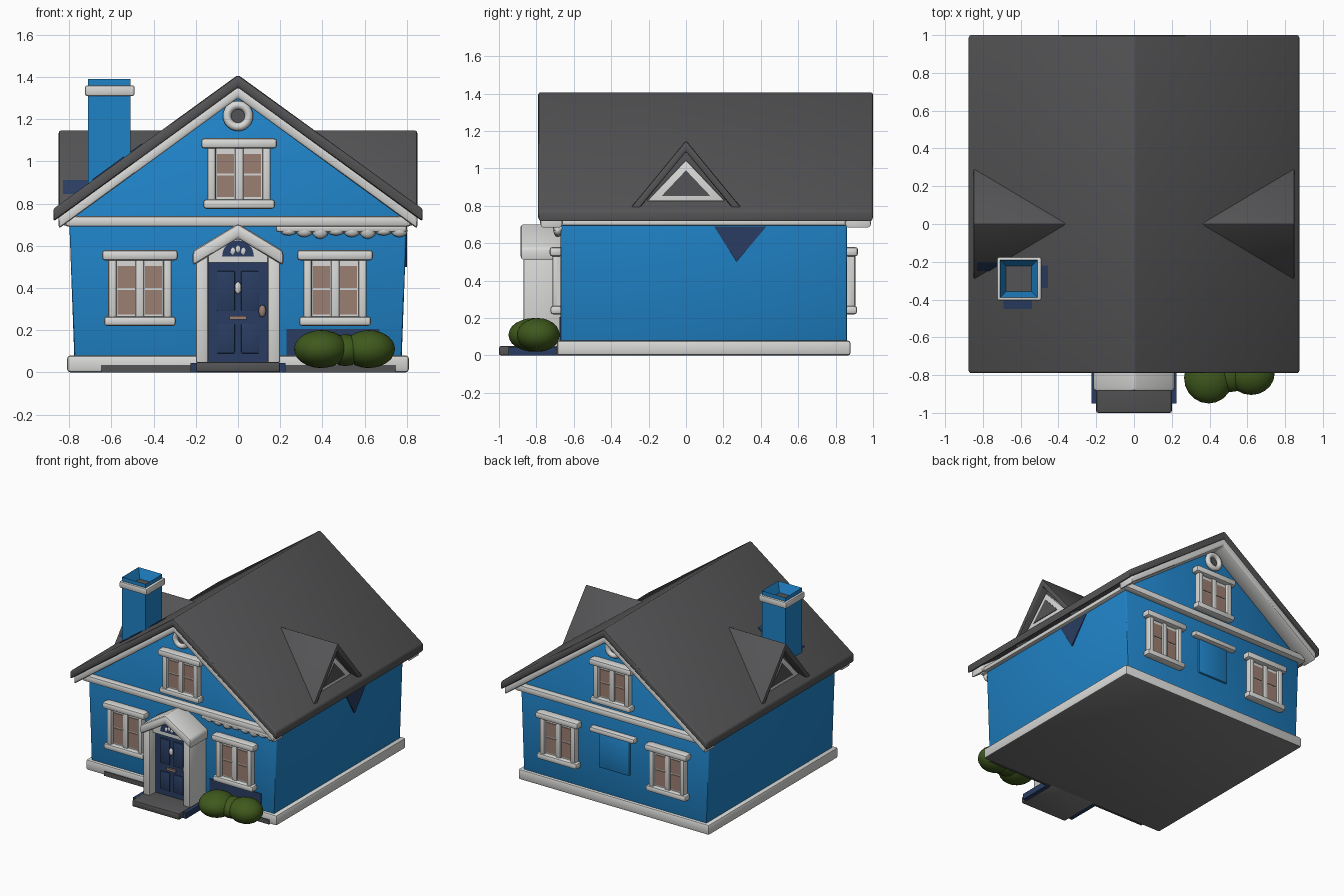
import bpy, bmesh, math
from mathutils import Vector

cube = bpy.data.objects.get("Cube")
if cube:
    bpy.data.objects.remove(cube, do_unlink=True)


def material(name, r, g, b):
    m = bpy.data.materials.new(name)
    m.use_nodes = True
    m.diffuse_color = (r, g, b, 1)
    m.node_tree.nodes["Principled BSDF"].inputs["Base Color"].default_value = (r, g, b, 1)
    return m


BLUE = material("wall blue", 0.014, 0.225, 0.57)
GREY = material("roof grey", 0.088, 0.088, 0.092)
CONCRETE = material("underside grey", 0.2, 0.19, 0.19)
WHITE = material("trim white", 0.69, 0.69, 0.68)
NAVY = material("door navy", 0.022, 0.046, 0.12)
PANE = material("pane brown", 0.33, 0.21, 0.165)
GREEN = material("bush green", 0.05, 0.1, 0.012)


def finish(bm, name, mat, bevel=0.0):
    """Turn a bmesh into a named, softly bevelled object."""
    bmesh.ops.recalc_face_normals(bm, faces=bm.faces[:])
    if bevel:
        bmesh.ops.bevel(bm, geom=bm.edges[:], offset=bevel, segments=2,
                        profile=0.5, affect='EDGES', clamp_overlap=True)
    mesh = bpy.data.meshes.new(name)
    bm.to_mesh(mesh)
    bm.free()
    mesh.materials.append(mat)
    obj = bpy.data.objects.new(name, mesh)
    bpy.context.collection.objects.link(obj)
    bpy.ops.object.select_all(action='DESELECT')
    obj.select_set(True)
    bpy.context.view_layer.objects.active = obj
    bpy.ops.object.shade_smooth_by_angle(angle=math.radians(40))
    return obj


def prism(name, pts, axis, a, b, mat, bevel=0.0):
    """Extrude a profile (horizontal, z) along x or y from a to b."""
    def place(u, v, w):
        return (u, w, v) if axis == 'y' else (w, u, v)
    bm = bmesh.new()
    face = bm.faces.new([bm.verts.new(place(u, v, a)) for u, v in pts])
    moved = bmesh.ops.extrude_face_region(bm, geom=[face])["geom"]
    verts = [v for v in moved if isinstance(v, bmesh.types.BMVert)]
    shift = (0, b - a, 0) if axis == 'y' else (b - a, 0, 0)
    bmesh.ops.translate(bm, verts=verts, vec=shift)
    return finish(bm, name, mat, bevel)


def box(name, x, y, z, mat, bevel=0.0):
    rect = [(x[0], z[0]), (x[1], z[0]), (x[1], z[1]), (x[0], z[1])]
    return prism(name, rect, 'y', y[0], y[1], mat, bevel)


def chevron(half, eave, apex, thick):
    return [(-half, eave), (0, apex), (half, eave),
            (half, eave - thick), (0, apex - thick), (-half, eave - thick)]


def slope_strip(u0, u1, half, eave, apex):
    """Profile of a thin strip lying on the negative slope of a roof."""
    def height(u):
        return apex + u * (apex - eave) / half
    return [(u0, height(u0) - 0.01), (u0, height(u0) + 0.006),
            (u1, height(u1) + 0.006), (u1, height(u1) - 0.01)]


def blob(name, centre, size, mat, detail=3):
    bm = bmesh.new()
    bmesh.ops.create_icosphere(bm, subdivisions=detail, radius=1)
    bmesh.ops.scale(bm, verts=bm.verts[:], vec=size)
    bmesh.ops.translate(bm, verts=bm.verts[:], vec=centre)
    return finish(bm, name, mat)


def disc(name, x, z, radius, y, mat, sweep=2 * math.pi):
    n = 20
    pts = [(x + radius * math.cos(sweep * i / n),
            z + radius * math.sin(sweep * i / n)) for i in range(n)]
    return prism(name, pts, 'y', y[0], y[1], mat)


# Foundation slab and doorstep with plain undersides
slab = box("foundation", (-0.81, 0.81), (-0.69, 0.88), (0, 0.08), WHITE, 0.015)
step = box("doorstep", (-0.2, 0.2), (-1.0, -0.66), (0, 0.05), GREY, 0.01)
for obj in (slab, step):
    obj.data.materials.append(CONCRETE)
    for p in obj.data.polygons:
        if p.normal.z < -0.5:
            p.material_index = 1
for x in ((-0.65, -0.2), (0.2, 0.75)):
    box("base_course", x, (-0.696, -0.68), (0, 0.035), GREY)

# Walls and main roof
prism("walls", [(-0.775, 0.05), (0.775, 0.05), (0.8, 0.72), (0, 1.33), (-0.8, 0.72)],
      'y', -0.67, 0.86, BLUE, 0.01)
prism("main_roof", chevron(0.875, 0.775, 1.41, 0.06), 'y', -0.79, 1.0, GREY, 0.012)

# Dark patches on the walls
prism("left_wall_patch", [(0.15, 0.69), (0.43, 0.69), (0.27, 0.5)], 'x', 0.78, 0.802, NAVY)
box("front_wall_patch", (0.23, 0.67), (-0.676, -0.66), (0.08, 0.205), NAVY)

# Trim under the eaves
for s, side in ((1, "left"), (-1, "right")):
    xs = sorted((s * 0.77, s * 0.83))
    box(side + "_eave_trim", xs, (-0.68, 0.9), (0.695, 0.73), WHITE, 0.01)


# Facade parts, shared by front (d = -1) and back (d = 1)
def window(name, x, z0, z1, wall, d):
    def ys(a, b):
        return sorted((wall + d * a, wall + d * b))
    hw = 0.15
    box(name + "_backing", (x - hw, x + hw), ys(-0.02, 0.02), (z0, z1), WHITE)
    for s in (-1, 1):
        edge = sorted((x + s * hw, x + s * (hw - 0.04)))
        box(name + "_jamb", edge, ys(-0.01, 0.045), (z0, z1), WHITE, 0.012)
        pane = sorted((x + s * 0.024, x + s * 0.105))
        middle = (z0 + z1) / 2
        for lo, hi in ((z0 + 0.055, middle - 0.01), (middle, z1 - 0.075)):
            box(name + "_pane", pane, ys(0.02, 0.026), (lo, hi), PANE)
    box(name + "_mullion", (x - 0.02, x + 0.02), ys(0, 0.035), (z0, z1), WHITE, 0.008)
    box(name + "_sill", (x - 0.17, x + 0.17), ys(-0.01, 0.055), (z0, z0 + 0.045), WHITE, 0.014)
    box(name + "_lintel", (x - 0.18, x + 0.18), ys(-0.01, 0.06),
        (z1 - 0.05, z1), WHITE, 0.016)


for side, wall, d in (("front", -0.67, -1), ("back", 0.86, 1)):
    def ys(a, b):
        return sorted((wall + d * a, wall + d * b))
    prism(side + "_gable_trim", chevron(0.85, 0.745, 1.365, 0.065), 'y',
          *ys(-0.01, 0.11 if d < 0 else 0.13), WHITE, 0.014)
    box(side + "_beam", (-0.82, 0.82), ys(-0.01, 0.05), (0.69, 0.742), WHITE, 0.016)
    window(side + "_left_window", 0.46, 0.22, 0.58, wall, d)
    window(side + "_right_window", -0.465, 0.22, 0.58, wall, d)
    window(side + "_attic_window", 0.005, 0.775, 1.11, wall, d)
    bpy.ops.mesh.primitive_torus_add(major_radius=0.052, minor_radius=0.02,
                                     major_segments=24, minor_segments=8,
                                     location=(0, wall + d * 0.015, 1.215),
                                     rotation=(math.pi / 2, 0, 0))
    ring = bpy.context.object
    ring.name = side + "_vent_ring"
    ring.data.materials.append(WHITE)
    bpy.ops.object.shade_smooth()
    disc(side + "_vent", 0, 1.215, 0.045, ys(-0.01, 0.012), GREY)

# Ragged lower edge of the front beam, on the left half
box("beam_drip_strip", (0.18, 0.8), (-0.71, -0.66), (0.665, 0.7), WHITE, 0.012)
for i in range(8):
    drop = 0.022 + 0.008 * (i % 3)
    blob("beam_drip", (0.24 + i * 0.075, -0.685, 0.67), (0.04, 0.025, drop), WHITE, 2)

# Blank panel in the middle of the back
box("back_panel", (-0.13, 0.13), (0.85, 0.875), (0.27, 0.54), BLUE, 0.01)
box("back_panel_lintel", (-0.19, 0.19), (0.85, 0.905), (0.54, 0.58), WHITE, 0.014)

# Dormers on both roof slopes
for s, side in ((1, "left"), (-1, "right")):
    prism(side + "_dormer_roof", chevron(0.3, 0.785, 1.15, 0.06), 'x',
          s * 0.3, s * 0.85, GREY, 0.01)
    prism(side + "_dormer_gable", [(-0.27, 0.785), (0.27, 0.785), (0, 1.11)], 'x',
          s * 0.4, s * 0.79, GREY)
    prism(side + "_dormer_frame", [(-0.21, 0.825), (0.21, 0.825), (0, 1.045)], 'x',
          s * 0.7, s * 0.815, WHITE, 0.008)
    prism(side + "_dormer_window", [(-0.13, 0.853), (0.13, 0.853), (0, 0.99)], 'x',
          s * 0.81, s * 0.82, GREY)

# Hollow chimney with a collar
bm = bmesh.new()
bmesh.ops.create_cube(bm, size=1)
bmesh.ops.scale(bm, verts=bm.verts[:], vec=(0.2, 0.2, 0.64))
bmesh.ops.translate(bm, verts=bm.verts[:], vec=(-0.61, -0.29, 1.07))
top = max(bm.faces, key=lambda f: f.calc_center_median().z)
bmesh.ops.inset_region(bm, faces=[top], thickness=0.045)
bmesh.ops.translate(bm, verts=top.verts[:], vec=Vector((0, 0, -0.07)))
chimney = finish(bm, "chimney", BLUE)
chimney.data.materials.append(GREY)
for p in chimney.data.polygons:
    if p.normal.z > 0.9 and p.center.z < 1.35:
        p.material_index = 1
for x in ((-0.725, -0.7), (-0.52, -0.49)):
    box("chimney_collar_side", x, (-0.405, -0.175), (1.31, 1.36), WHITE, 0.01)
for y in ((-0.405, -0.38), (-0.2, -0.175)):
    box("chimney_collar_end", (-0.725, -0.49), y, (1.31, 1.36), WHITE, 0.01)

# Dark flashing where the chimney meets the roof and dormer
prism("front_flashing", slope_strip(-0.69, -0.54, 0.875, 0.775, 1.41), 'y',
      -0.45, -0.38, NAVY)
prism("inner_flashing", slope_strip(-0.53, -0.455, 0.875, 0.775, 1.41), 'y',
      -0.34, -0.22, NAVY)
prism("dormer_flashing", slope_strip(-0.25, -0.2, 0.3, 0.785, 1.15), 'x',
      -0.83, -0.7, NAVY)

# Porch
for s, side in ((1, "left"), (-1, "right")):
    box(side + "_porch_wall", sorted((s * 0.14, s * 0.2)), (-0.87, -0.66),
        (0.04, 0.57), WHITE, 0.014)
    box(side + "_step_edge", sorted((s * 0.19, s * 0.225)), (-0.95, -0.69), (0, 0.045), NAVY)
prism("porch_gable", [(-0.19, 0.52), (0.19, 0.52), (0.18, 0.56), (0, 0.67), (-0.18, 0.56)],
      'y', -0.83, -0.66, WHITE)
prism("porch_roof", chevron(0.215, 0.575, 0.705, 0.07), 'y', -0.885, -0.66, WHITE, 0.016)
disc("fanlight", 0, 0.55, 0.075, (-0.836, -0.82), NAVY, math.pi * 20 / 19)
for angle in (45, 90, 135):
    a = math.radians(angle)
    blob("fanlight_spoke", (0.035 * math.cos(a), -0.836, 0.55 + 0.035 * math.sin(a)),
         (0.012, 0.006, 0.018), WHITE, 1)

# Door with raised panels and fittings
box("door", (-0.14, 0.14), (-0.8, -0.66), (0.05, 0.52), NAVY)
for x in ((-0.1, -0.015), (0.015, 0.1)):
    for z in ((0.09, 0.23), (0.29, 0.48)):
        box("door_panel", x, (-0.808, -0.79), z, NAVY, 0.004)
blob("door_knocker", (0, -0.81, 0.4), (0.016, 0.012, 0.03), WHITE, 2)
box("letterbox", (-0.04, 0.04), (-0.812, -0.79), (0.25, 0.268), PANE)
blob("door_handle", (0.115, -0.81, 0.29), (0.018, 0.014, 0.03), PANE, 2)

# Bushes
blob("inner_bush", (0.395, -0.815, 0.11), (0.13, 0.135, 0.09), GREEN)
blob("outer_bush", (0.62, -0.79, 0.11), (0.125, 0.115, 0.09), GREEN)
blob("bush_join", (0.51, -0.79, 0.105), (0.1, 0.1, 0.075), GREEN)
